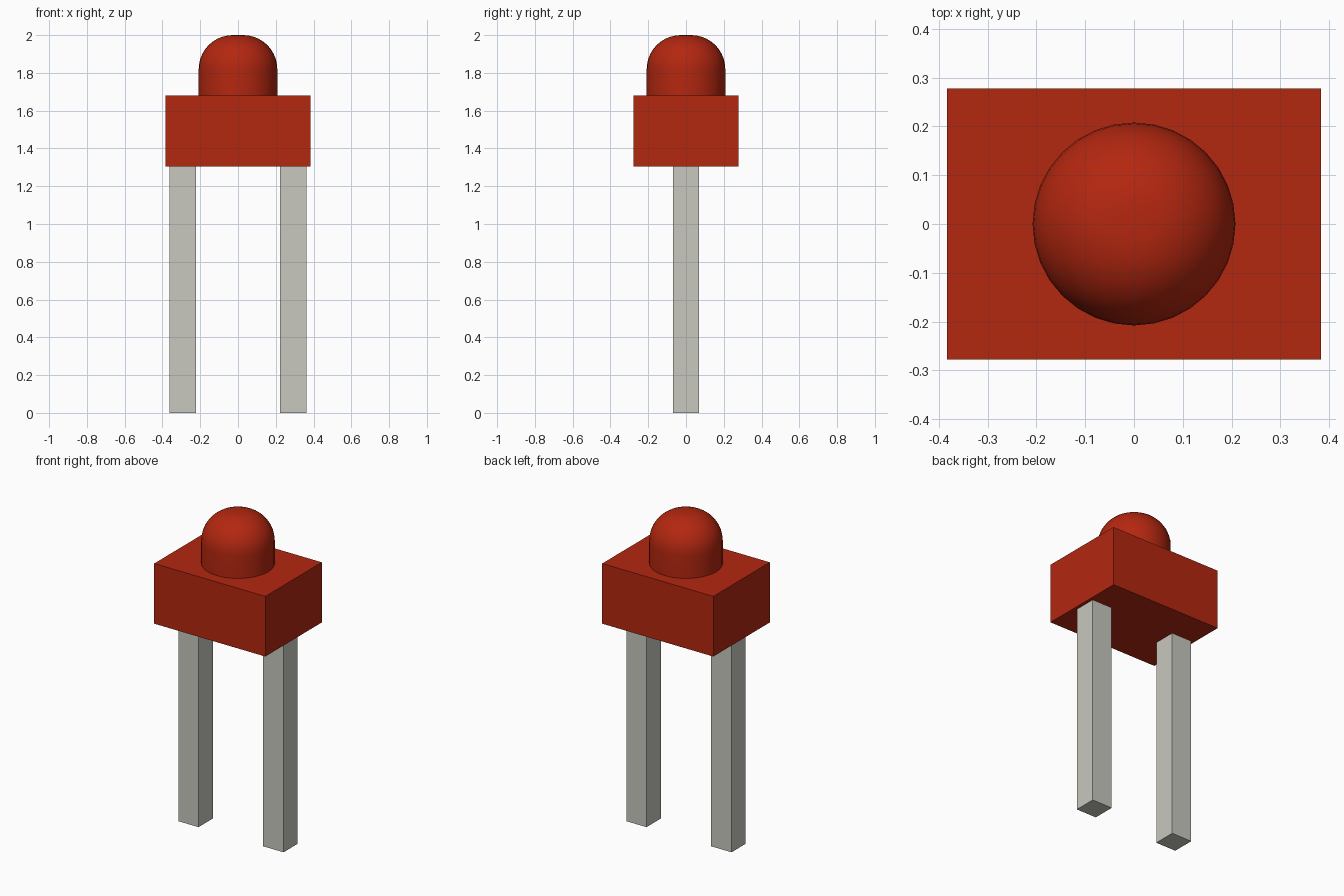
import bpy
import bmesh
from math import sin, cos, pi, radians
from mathutils import Matrix

cube = bpy.data.objects.get("Cube")
if cube:
    bpy.data.objects.remove(cube, do_unlink=True)


def make_material(name, rgb):
    mat = bpy.data.materials.new(name)
    mat.use_nodes = True
    color = (*rgb, 1.0)
    mat.diffuse_color = color
    mat.node_tree.nodes["Principled BSDF"].inputs["Base Color"].default_value = color
    return mat


red = make_material("red plastic", (0.45, 0.02, 0.005))
metal = make_material("pale grey metal", (0.58, 0.58, 0.52))


def add_object(name, bm, mat):
    mesh = bpy.data.meshes.new(name)
    bmesh.ops.recalc_face_normals(bm, faces=bm.faces)
    bm.to_mesh(mesh)
    bm.free()
    mesh.materials.append(mat)
    obj = bpy.data.objects.new(name, mesh)
    bpy.context.collection.objects.link(obj)
    return obj


def add_box(name, size, center, mat):
    bm = bmesh.new()
    matrix = Matrix.Translation(center) @ Matrix.Diagonal((*size, 1))
    bmesh.ops.create_cube(bm, size=1, matrix=matrix)
    return add_object(name, bm, mat)


# Rectangular body
BASE, TOP = 1.305, 1.68
add_box("body", (0.766, 0.556, TOP - BASE), (0, 0, (BASE + TOP) / 2), red)

# Two square legs
for side, label in ((1, "left"), (-1, "right")):
    add_box(label + "_leg", (0.14, 0.14, BASE), (side * 0.293, 0, BASE / 2), metal)

# Round button: straight wall, rounded over to a small flat top
RADIUS, FILLET, STEPS = 0.208, 0.18, 10
profile = [(0, TOP), (RADIUS, TOP)]
for i in range(STEPS + 1):
    a = i / STEPS * pi / 2
    profile.append((RADIUS - FILLET + FILLET * cos(a), 2 - FILLET + FILLET * sin(a)))
profile.append((0, 2))

bm = bmesh.new()
verts = [bm.verts.new((r, 0, z)) for r, z in profile]
edges = [bm.edges.new(pair) for pair in zip(verts, verts[1:])]
bmesh.ops.spin(bm, geom=verts + edges, cent=(0, 0, 0), axis=(0, 0, 1),
               angle=2 * pi, steps=32, use_merge=True)
bmesh.ops.remove_doubles(bm, verts=bm.verts, dist=0.0001)
dome = add_object("dome_button", bm, red)

bpy.ops.object.select_all(action="DESELECT")
dome.select_set(True)
bpy.context.view_layer.objects.active = dome
bpy.ops.object.shade_smooth_by_angle(angle=radians(30))
